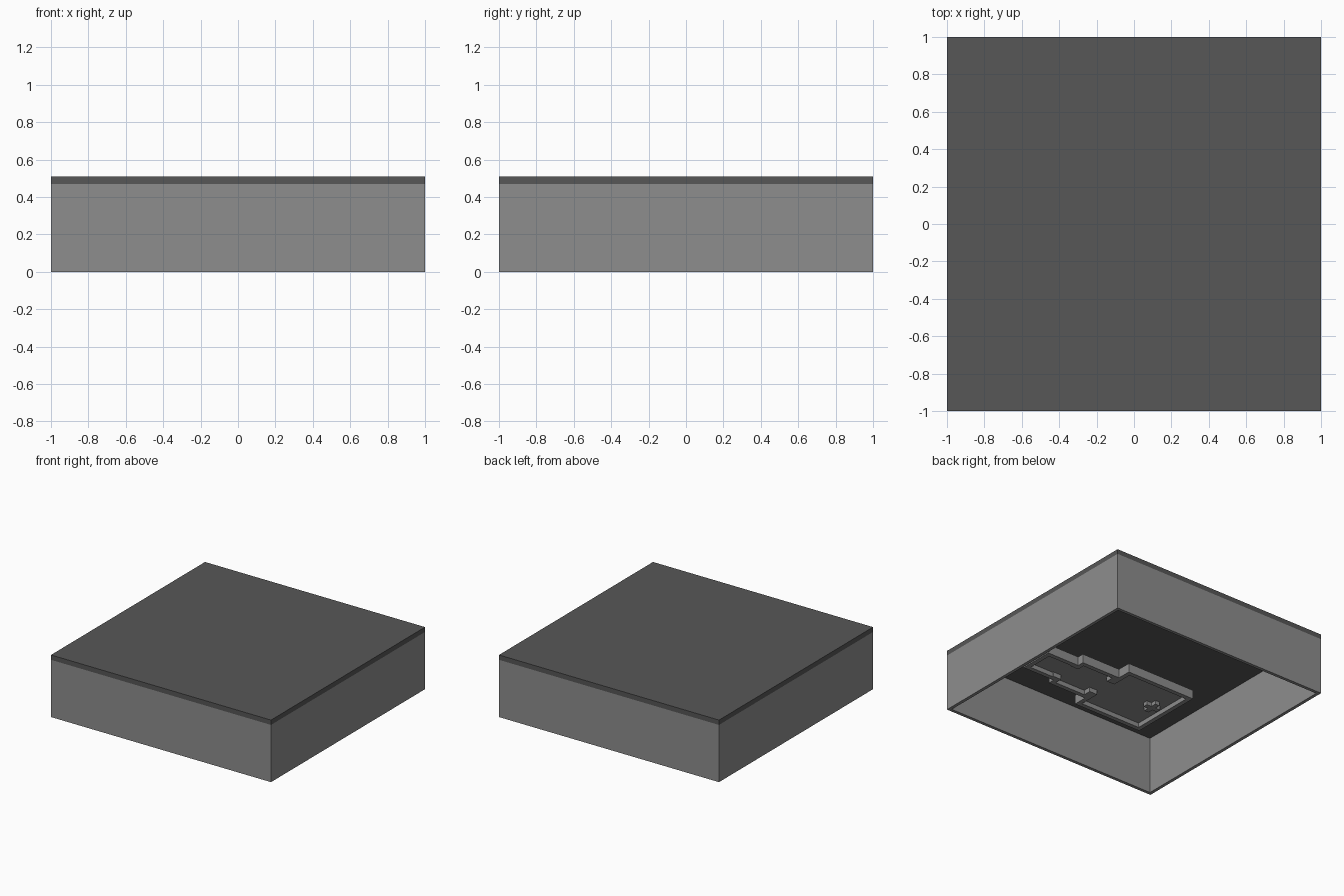
import bpy, bmesh
from mathutils import Matrix, Vector

old = bpy.data.objects.get("Cube")
if old:
    bpy.data.objects.remove(old, do_unlink=True)

T = 0.037          # wall and slab thickness
WALL_TOP = 0.47
ROOF_TOP = 0.51
DOOR = 0.10        # half width of the doorways


def material(name, value):
    m = bpy.data.materials.new(name)
    m.use_nodes = True
    color = (value, value, value, 1)
    m.diffuse_color = color
    m.node_tree.nodes["Principled BSDF"].inputs["Base Color"].default_value = color
    return m


wall_grey = material("wall_grey", 0.27)
roof_grey = material("roof_grey", 0.095)


def add_box(bm, x0, x1, y0, y1, z0, z1):
    size = Vector((x1 - x0, y1 - y0, z1 - z0))
    mid = Vector((x0 + x1, y0 + y1, z0 + z1)) / 2
    bmesh.ops.create_cube(bm, size=1, matrix=Matrix.Translation(mid) @ Matrix.Diagonal(size).to_4x4())


def finish(name, bm, mat):
    mesh = bpy.data.meshes.new(name)
    bm.to_mesh(mesh)
    bm.free()
    mesh.materials.append(mat)
    obj = bpy.data.objects.new(name, mesh)
    bpy.context.collection.objects.link(obj)
    return obj


# Outer walls: a box hollowed from below, open at the top under the roof
bm = bmesh.new()
add_box(bm, -1, 1, -1, 1, 0, WALL_TOP)
bm.normal_update()
bottom = next(f for f in bm.faces if f.normal.z < -0.5)
top = next(f for f in bm.faces if f.normal.z > 0.5)
bmesh.ops.inset_region(bm, faces=[bottom], thickness=T)
ext = bmesh.ops.extrude_discrete_faces(bm, faces=[bottom])["faces"]
for v in ext[0].verts:
    v.co.z = WALL_TOP
bmesh.ops.delete(bm, geom=[ext[0], top], context="FACES")
finish("outer_walls", bm, wall_grey)

# Roof slab
bm = bmesh.new()
add_box(bm, -1, 1, -1, 1, WALL_TOP, ROOF_TOP)
finish("roof", bm, roof_grey)


# Chambers: a slab with a rim of low walls hanging below it
def chamber(name, x0, x1, half, door_start, door_end):
    bm = bmesh.new()
    add_box(bm, x0, x1, -half, half, T, 2 * T)
    for s in (-1, 1):
        ya, yb = sorted((s * half, s * (half - T)))
        add_box(bm, x0, x1, ya, yb, 0, T)
    for xa, has_door in ((x0, door_start), (x1 - T, door_end)):
        inner = half - T
        if has_door:
            for s in (-1, 1):
                ya, yb = sorted((s * inner, s * DOOR))
                add_box(bm, xa, xa + T, ya, yb, 0, T)
        else:
            add_box(bm, xa, xa + T, -inner, inner, 0, T)
    return finish(name, bm, wall_grey)


chamber("main_chamber", -0.315, 0.315, 0.315, False, True)
chamber("middle_chamber", 0.315, 0.67, 0.20, True, True)
chamber("end_chamber", 0.67, 1 - T, 0.145, True, False)

# Small cross standing out from the main chamber slab
bm = bmesh.new()
cx, arm, w = -0.175, 0.065, 0.02
add_box(bm, cx - arm, cx + arm, -w, w, 0.005, T)
for s in (-1, 1):
    ya, yb = sorted((s * w, s * arm))
    add_box(bm, cx - w, cx + w, ya, yb, 0.005, T)
finish("cross_block", bm, wall_grey)
